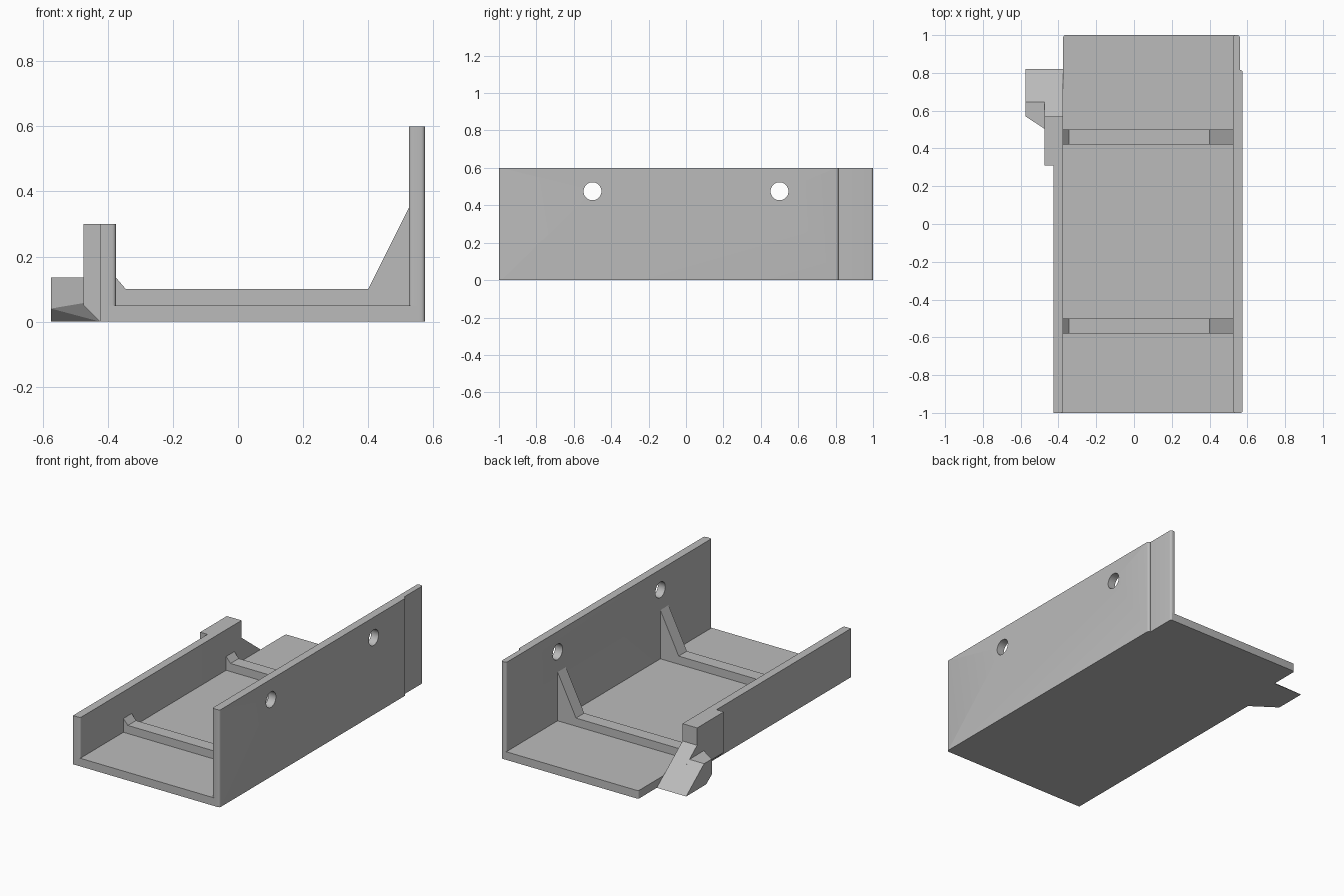
import bpy, bmesh, math
from mathutils import Vector

cube = bpy.data.objects.get("Cube")
if cube:
    bpy.data.objects.remove(cube, do_unlink=True)

grey = bpy.data.materials.new("plain grey")
grey.use_nodes = True
grey.diffuse_color = (0.5, 0.5, 0.5, 1)
grey.node_tree.nodes["Principled BSDF"].inputs["Base Color"].default_value = (0.5, 0.5, 0.5, 1)


def finish(name, bm):
    """Turn a bmesh into a named grey object with sharp edges kept."""
    bmesh.ops.recalc_face_normals(bm, faces=bm.faces[:])
    mesh = bpy.data.meshes.new(name)
    bm.to_mesh(mesh)
    bm.free()
    mesh.materials.append(grey)
    obj = bpy.data.objects.new(name, mesh)
    bpy.context.collection.objects.link(obj)
    return obj


def smooth(obj):
    bpy.ops.object.select_all(action='DESELECT')
    obj.select_set(True)
    bpy.context.view_layer.objects.active = obj
    bpy.ops.object.shade_smooth_by_angle(angle=math.radians(35))


def prism(name, points, axis, low, high, rounded=(), radius=0.012):
    """Extrude an outline along an axis, rounding the listed corners."""
    def place(p, h):
        c = list(p)
        c.insert("xyz".index(axis), h)
        return Vector(c)
    bm = bmesh.new()
    a = [bm.verts.new(place(p, low)) for p in points]
    b = [bm.verts.new(place(p, high)) for p in points]
    bm.faces.new(a)
    bm.faces.new(b)
    for i in range(len(a)):
        j = (i + 1) % len(a)
        bm.faces.new((a[i], a[j], b[j], b[i]))
    bmesh.ops.recalc_face_normals(bm, faces=bm.faces[:])
    edges = [bm.edges.get((a[i], b[i])) for i in rounded]
    if edges:
        bmesh.ops.bevel(bm, geom=edges, offset=radius, segments=4,
                        profile=0.5, affect='EDGES')
    obj = finish(name, bm)
    smooth(obj)
    return obj


# Floor plate, tucked into the walls
prism("floor", [(-0.4, -1), (0.55, -1), (0.55, 1), (-0.375, 1),
                (-0.375, 0.57), (-0.4, 0.57)], "z", 0, 0.05, rounded=[3])

# Tall wall with a shallow step near the back
tall_wall = prism("tall_wall", [(0.525, -1), (0.575, -1), (0.575, 0.815),
                                (0.56, 0.815), (0.56, 1), (0.525, 1)],
                  "z", 0, 0.6, rounded=[0, 1, 2, 4, 5])

# Two screw holes through the tall wall
for y in (-0.5, 0.5):
    hole = prism("hole_cutter",
                 [(y + 0.048 * math.cos(t * math.tau / 40),
                   0.475 + 0.048 * math.sin(t * math.tau / 40)) for t in range(40)],
                 "x", 0.45, 0.65)
    hole.hide_render = True
    cut = tall_wall.modifiers.new("hole", 'BOOLEAN')
    cut.operation = 'DIFFERENCE'
    cut.solver = 'EXACT'
    cut.object = hole
    bpy.context.view_layer.objects.active = tall_wall
    bpy.ops.object.modifier_apply(modifier=cut.name)
    bpy.data.objects.remove(hole, do_unlink=True)
smooth(tall_wall)

# Low wall and its thickened end block
prism("low_wall", [(-0.425, -1), (-0.375, -1), (-0.375, 0.57), (-0.425, 0.57)],
      "z", 0, 0.3, rounded=[1])
prism("end_block", [(-0.475, 0.3), (-0.425, 0.3), (-0.425, 0), (-0.475, 0.05)],
      "y", 0.31, 0.57)

# Cross ribs with raised ends
for name, y in (("front_rib", -0.58), ("back_rib", 0.42)):
    prism(name, [(-0.39, 0.04), (0.54, 0.04), (0.54, 0.35), (0.525, 0.35),
                 (0.4, 0.1), (-0.345, 0.1), (-0.375, 0.135), (-0.39, 0.135)],
          "y", y, y + 0.08)

# Sloping ramp behind the low wall
prism("ramp", [(0.57, 0), (0.82, 0), (0.57, 0.193)], "x", -0.475, -0.375)

# Side hook with an undercut front
bm = bmesh.new()
for p in [(-0.575, 0.625, 0), (-0.425, 0.52, 0), (-0.425, 0.82, 0), (-0.575, 0.82, 0),
          (-0.575, 0.57, 0.04), (-0.475, 0.505, 0.057),
          (-0.575, 0.57, 0.135), (-0.575, 0.645, 0.135), (-0.475, 0.505, 0.135),
          (-0.425, 0.52, 0.135), (-0.425, 0.645, 0.135)]:
    bm.verts.new(p)
bmesh.ops.convex_hull(bm, input=bm.verts[:])
bmesh.ops.dissolve_limit(bm, angle_limit=0.02, verts=bm.verts[:], edges=bm.edges[:])
finish("side_hook", bm)
